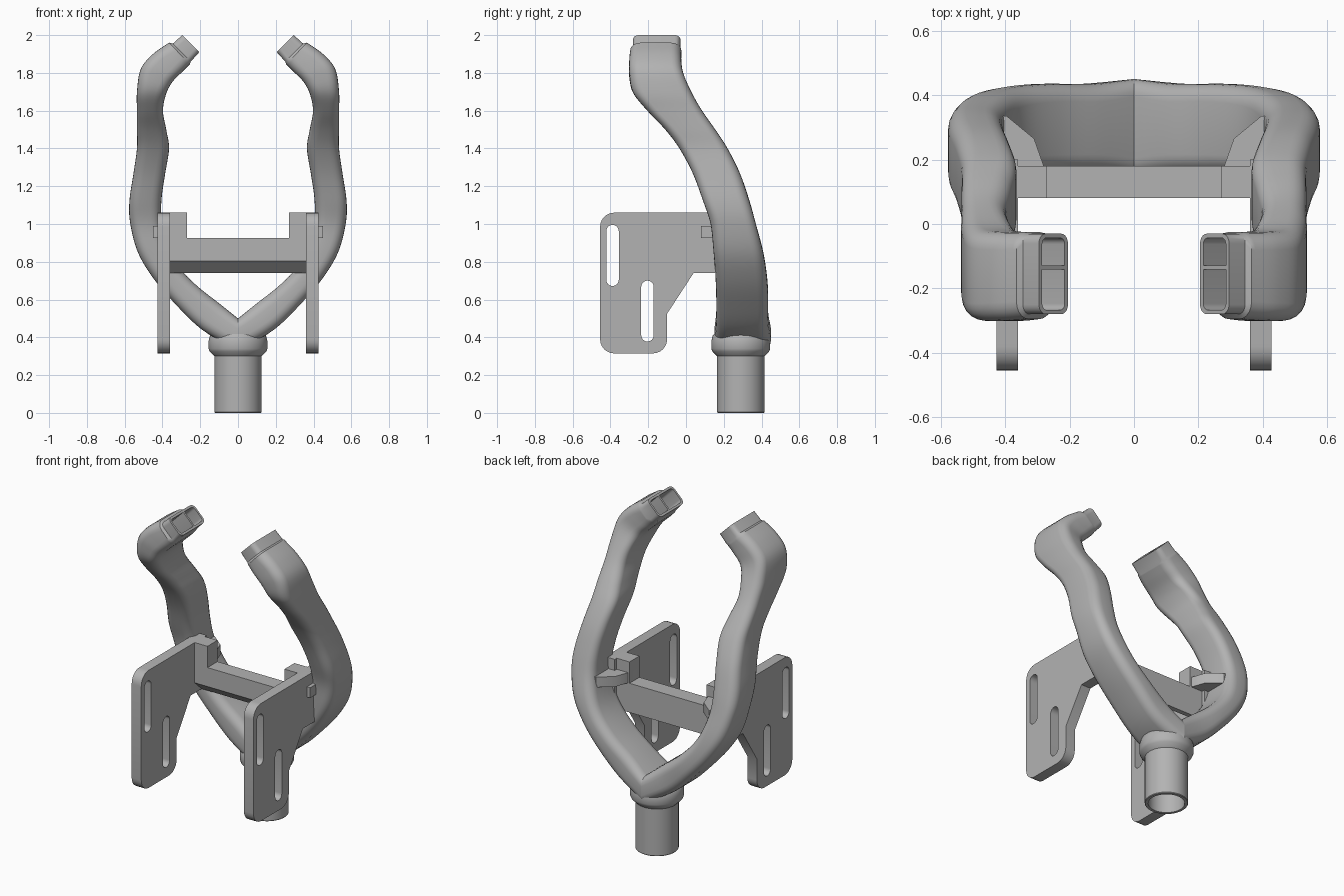
import bpy, bmesh, math
from mathutils import Vector, Matrix

if "Cube" in bpy.data.objects:
    bpy.data.objects.remove(bpy.data.objects["Cube"])

grey = bpy.data.materials.new("plain_grey")
grey.use_nodes = True
grey.diffuse_color = (0.45, 0.45, 0.45, 1)
grey.node_tree.nodes["Principled BSDF"].inputs["Base Color"].default_value = grey.diffuse_color


def finish(obj, angle=35):
    """Assign the material and smooth everything but the sharp edges."""
    obj.data.materials.clear()
    obj.data.materials.append(grey)
    bpy.ops.object.select_all(action="DESELECT")
    obj.select_set(True)
    bpy.context.view_layer.objects.active = obj
    bpy.ops.object.shade_smooth_by_angle(angle=math.radians(angle))


def loft(name, rings, closed=False):
    """Skin a list of equal point rings; closed joins the last ring to the first."""
    bm = bmesh.new()
    loops = [[bm.verts.new(p) for p in ring] for ring in rings]
    pairs = list(zip(loops, loops[1:]))
    if closed:
        pairs.append((loops[-1], loops[0]))
    else:
        bm.faces.new(loops[0])
        bm.faces.new(loops[-1])
    n = len(loops[0])
    for a, b in pairs:
        for i in range(n):
            j = (i + 1) % n
            bm.faces.new((a[i], a[j], b[j], b[i]))
    bmesh.ops.recalc_face_normals(bm, faces=bm.faces)
    mesh = bpy.data.meshes.new(name)
    bm.to_mesh(mesh)
    bm.free()
    obj = bpy.data.objects.new(name, mesh)
    bpy.context.collection.objects.link(obj)
    finish(obj)


def fillet(corners, steps=6):
    """Outline from (a, b, radius) corners; rounded corners are right angles."""
    out = []
    for i, (a, b, r) in enumerate(corners):
        p = Vector((a, b))
        if not r:
            out.append(p)
            continue
        u = (Vector(corners[i - 1][:2]) - p).normalized()
        v = (Vector(corners[(i + 1) % len(corners)][:2]) - p).normalized()
        for k in range(steps + 1):
            t = math.pi / 2 * k / steps
            out.append(p + r * (u * (1 - math.sin(t)) + v * (1 - math.cos(t))))
    return out


def slot(a0, a1, b0, b1):
    r = (a1 - a0) / 2 - 0.0005
    return fillet([(a0, b0, r), (a1, b0, r), (a1, b1, r), (a0, b1, r)])


def slab(name, outlines, low, high, side_on=False):
    """Extrude flat outlines (later ones are holes) along z, or along x if side_on."""
    curve = bpy.data.curves.new(name, "CURVE")
    curve.dimensions = "2D"
    curve.fill_mode = "BOTH"
    curve.extrude = abs(high - low) / 2
    for pts in outlines:
        spline = curve.splines.new("POLY")
        spline.points.add(len(pts) - 1)
        for sp, p in zip(spline.points, pts):
            sp.co = (p[0], p[1], 0, 1)
        spline.use_cyclic_u = True
    obj = bpy.data.objects.new(name, curve)
    bpy.context.collection.objects.link(obj)
    bpy.ops.object.select_all(action="DESELECT")
    obj.select_set(True)
    bpy.context.view_layer.objects.active = obj
    bpy.ops.object.convert(target="MESH")
    mid = (low + high) / 2
    if side_on:
        turn = Matrix(((0, 0, 1), (1, 0, 0), (0, 1, 0))).to_4x4()
        obj.data.transform(Matrix.Translation((mid, 0, 0)) @ turn)
    else:
        obj.data.transform(Matrix.Translation((0, 0, mid)))
    finish(obj)


def section(st, side, radius):
    """Rounded rectangle between inner edge, outer edge, front and back."""
    xi, zi, xo, zo, yf, yb = st
    mid = Vector(((xi + xo) / 2, (yf + yb) / 2, (zi + zo) / 2))
    across = Vector((xo - xi, 0, zo - zi))
    w, d = across.length / 2, (yb - yf) / 2
    across.normalize()
    ring = []
    for q, (su, sv) in enumerate(((1, 1), (-1, 1), (-1, -1), (1, -1))):
        for k in range(6):
            t = math.pi / 2 * (q + k / 5)
            a = su * (w - radius) + radius * math.cos(t)
            b = sv * (d - radius) + radius * math.sin(t)
            p = mid + across * a + Vector((0, b, 0))
            ring.append((p.x * side, p.y, p.z))
    return ring


def smooth_path(stations, steps=5):
    """Catmull-Rom interpolation of whole stations."""
    pts = [stations[0]] + stations + [stations[-1]]
    out = []
    for a, b, c, d in zip(pts, pts[1:], pts[2:], pts[3:]):
        for k in range(steps):
            t = k / steps
            out.append([0.5 * (2 * q + (r - p) * t + (2 * p - 5 * q + 4 * r - s) * t * t
                               + (3 * q - p - 3 * r + s) * t ** 3)
                        for p, q, r, s in zip(a, b, c, d)])
    return out + [stations[-1]]


# Arm stations: inner x, inner z, outer x, outer z, front y, back y
ARM = [
    (0, .5, 0, .33, .15, .45),
    (.1, .58, .19, .44, .16, .435),
    (.22, .675, .34, .585, .16, .435),
    (.32, .78, .45, .715, .155, .425),
    (.375, .88, .53, .85, .145, .405),
    (.405, 1, .57, 1, .13, .37),
    (.405, 1.13, .575, 1.12, .09, .335),
    (.385, 1.27, .553, 1.27, .035, .285),
    (.365, 1.4, .535, 1.4, -.035, .22),
    (.38, 1.5, .535, 1.5, -.11, .155),
    (.397, 1.6, .535, 1.6, -.205, .085),
    (.38, 1.69, .535, 1.7, -.28, .03),
    (.345, 1.755, .515, 1.82, -.3, -.015),
    (.29, 1.81, .45, 1.9, -.3, -.025),
    (.255, 1.845, .365, 1.96, -.295, -.025)]
NECK = (.25, 1.86, .345, 1.955, -.28, -.03)
TIP = (.205, 1.91, .295, 2, -.28, -.03)
MOUTH = (.215, 1.92, .285, 1.99, -.267, -.043)
FLOOR = (.3, 1.835, .37, 1.905, -.267, -.043)
WEB_TOP = (.209, 1.914, .291, 1.996, -.141, -.129)
WEB_BASE = (.295, 1.828, .377, 1.91, -.141, -.129)

# Mounting plate outline with two slots
PLATE = fillet([(-.455, .315, .075), (-.1, .315, .075), (-.1, .525, 0), (.04, .74, 0),
                (.2, .74, 0), (.2, 1.06, 0), (-.455, 1.06, .075)])
SLOTS = [slot(-.422, -.356, .672, .995), slot(-.237, -.171, .378, .7)]
GUSSET = [(.27, .08), (.27, .145), (.28, .18), (.31, .265), (.395, .335), (.45, .335), (.45, .08)]
BLOCK = [(.27, .08), (.27, .18), (.38, .18), (.38, .08)]

for side, word in ((1, "left"), (-1, "right")):
    # Curved arm ending in a recessed neck with a hollow mouth
    rings = [section(s, side, 0.055) for s in smooth_path(ARM)]
    rings += [section(NECK, side, .03), section(TIP, side, .03),
              section(MOUTH, side, .02), section(FLOOR, side, .02)]
    loft(word + "_arm", rings)
    loft(word + "_mouth_divider", [section(WEB_TOP, side, .001), section(WEB_BASE, side, .001)])
    # Slotted plate, gusset and raised end block
    slab(word + "_mounting_plate", [PLATE] + SLOTS, side * .36, side * .427, True)
    slab(word + "_gusset", [[(x * side, y) for x, y in GUSSET]], .925, .99)
    slab(word + "_end_block", [[(x * side, y) for x, y in BLOCK]], .92, 1.06)

# Crossbar with a chamfered lower front edge
slab("crossbar", [[(.08, .805), (.15, .74), (.18, .74), (.18, .925), (.08, .925)]],
     -.365, .365, True)

# Hollow stem with a flared collar
STEM = [(.001, .29), (.105, .29), (.105, 0), (.122, 0), (.125, .004), (.125, .3), (.15, .325),
        (.156, .34), (.156, .38), (.148, .41), (.12, .44), (.001, .45)]
loft("stem_and_collar", [
    [(r * math.cos(a), .29 + r * math.sin(a), z)
     for a in (math.tau * k / 48 for k in range(48))] for r, z in STEM])
